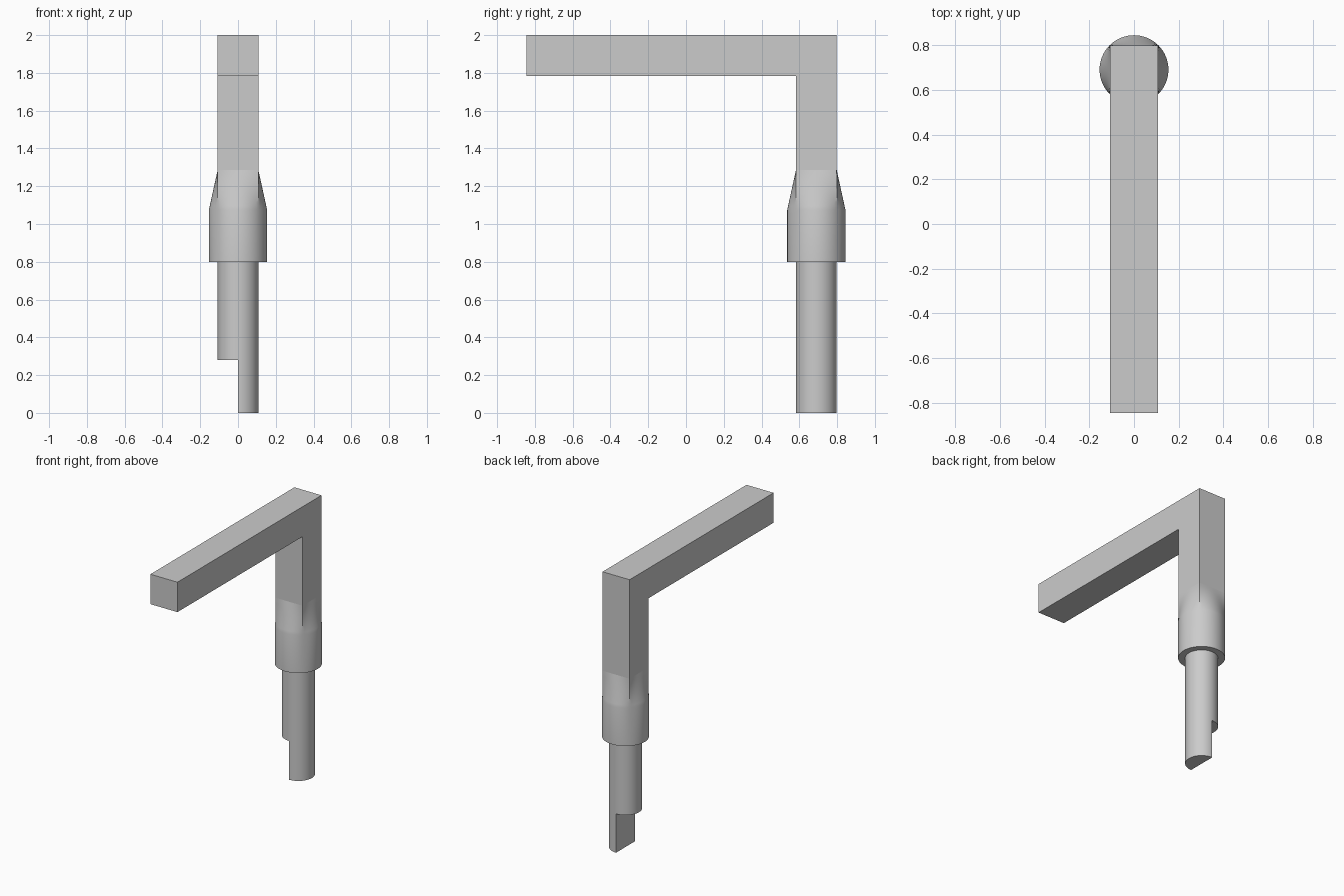
import bpy
import math

SIDES = 64
AXIS_Y = 0.69      # centre line of the upright
HALF = 0.108       # half width of the square bar, and shaft radius
COLLAR_R = 0.154
FRONT, TOP = -0.845, 2.0
STEP_Z, COLLAR_Z, TAPER_Z, BAR_Z = 0.28, 0.8, 1.075, 1.285

if "Cube" in bpy.data.objects:
    bpy.data.objects.remove(bpy.data.objects["Cube"], do_unlink=True)

grey = bpy.data.materials.new("light grey")
grey.use_nodes = True
colour = (0.6, 0.6, 0.6, 1)
grey.diffuse_color = colour
grey.node_tree.nodes["Principled BSDF"].inputs["Base Color"].default_value = colour


def arc(radius, z, first=0, count=SIDES):
    """Points counter-clockwise on a circle around the upright."""
    angles = [(first + i) * math.tau / SIDES for i in range(count)]
    return [(radius * math.cos(a), AXIS_Y + radius * math.sin(a), z) for a in angles]


def square_blend(t, z):
    """Ring between the collar circle (t=0) and the bar's square (t=1)."""
    ring = []
    for i in range(SIDES):
        a = i * math.tau / SIDES
        c, s = math.cos(a), math.sin(a)
        r = COLLAR_R + t * (HALF / max(abs(c), abs(s)) - COLLAR_R)
        ring.append((r * c, AXIS_Y + r * s, z))
    return ring


def loft(name, rings, cap_start=False, cap_end=False, skip=(), extra=None):
    """Skin a list of equal rings; extra is a separate flat face."""
    n = len(rings[0])
    verts = [p for ring in rings for p in ring]
    faces = []
    for k in range(len(rings) - 1):
        for i in range(n):
            if i not in skip:
                j = (i + 1) % n
                faces.append((k * n + i, k * n + j, (k + 1) * n + j, (k + 1) * n + i))
    if cap_start:
        faces.append(tuple(reversed(range(n))))
    if cap_end:
        faces.append(tuple(range(len(verts) - n, len(verts))))
    if extra:
        faces.append(tuple(range(len(verts), len(verts) + len(extra))))
        verts += extra
    mesh = bpy.data.meshes.new(name)
    mesh.from_pydata(verts, [], faces)
    mesh.materials.append(grey)
    obj = bpy.data.objects.new(name, mesh)
    bpy.context.collection.objects.link(obj)
    bpy.ops.object.select_all(action="DESELECT")
    obj.select_set(True)
    bpy.context.view_layer.objects.active = obj
    bpy.ops.object.shade_smooth_by_angle(angle=math.radians(30))
    return obj


# Square bar bent at a right angle, open where it meets the collar
back, inner, under = AXIS_Y + HALF, AXIS_Y - HALF, TOP - 2 * HALF
profile = [(inner, BAR_Z), (back, BAR_Z), (back, TOP),
           (FRONT, TOP), (FRONT, under), (inner, under)]
loft("square_bar", [[(x, y, z) for y, z in profile] for x in (-HALF, HALF)],
     cap_start=True, cap_end=True, skip=(0,))

# Round collar with its underside, blending up into the square bar
steps = 10
rings = [arc(HALF, COLLAR_Z), arc(COLLAR_R, COLLAR_Z)]
rings += [square_blend(k / steps, TAPER_Z + (BAR_Z - TAPER_Z) * k / steps)
          for k in range(steps + 1)]
loft("collar", rings)

# Round shaft, with the step left where half of it is cut away
step_face = list(reversed(arc(HALF, STEP_Z, SIDES // 4, SIDES // 2 + 1)))
loft("shaft", [arc(HALF, STEP_Z), arc(HALF, COLLAR_Z)], extra=step_face)

# Half-round tip
loft("half_round_tip",
     [arc(HALF, z, -SIDES // 4, SIDES // 2 + 1) for z in (0, STEP_Z)],
     cap_start=True)
